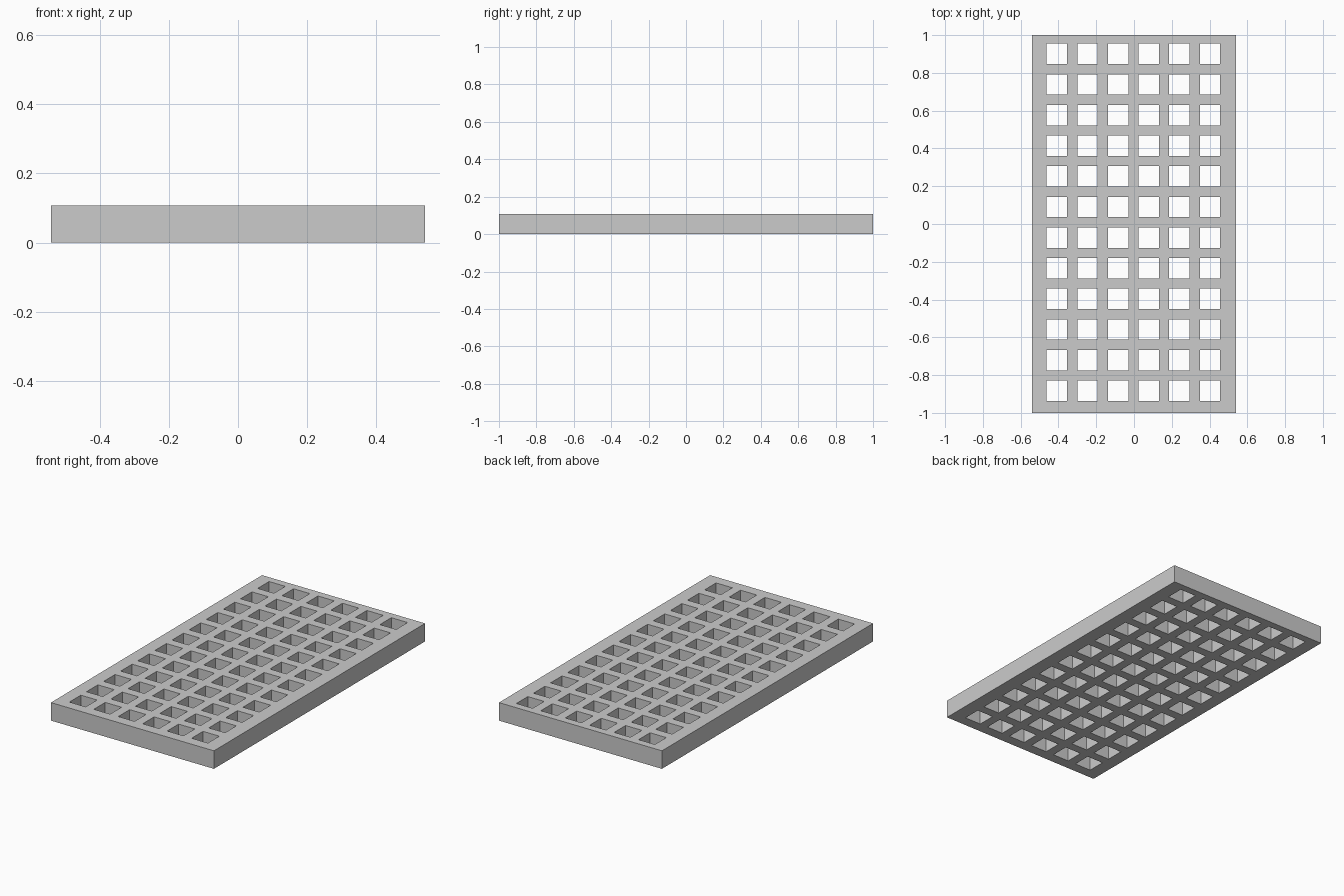
import bpy
import bmesh

cube = bpy.data.objects.get("Cube")
if cube:
    bpy.data.objects.remove(cube, do_unlink=True)

UNIT = 2 / 37               # the slab is 20 x 37 x 2 units
WIDTH, LENGTH, HEIGHT = 20 * UNIT, 2.0, 2 * UNIT
HOLE, PITCH = 2 * UNIT, 3 * UNIT
COLUMNS, ROWS = 6, 12

grey = bpy.data.materials.new("Plain grey")
grey.use_nodes = True
colour = (0.6, 0.6, 0.6, 1)
grey.diffuse_color = colour
grey.node_tree.nodes["Principled BSDF"].inputs["Base Color"].default_value = colour


def cut_lines(size, count, offset):
    """Outer edges plus both sides of every hole along one axis."""
    first = offset - ((count - 1) * PITCH + HOLE) / 2
    lines = [-size / 2]
    for i in range(count):
        lines += [first + i * PITCH, first + i * PITCH + HOLE]
    return lines + [size / 2]


# Flat lattice: every cell odd in both directions is a hole
xs = cut_lines(WIDTH, COLUMNS, -0.003)
ys = cut_lines(LENGTH, ROWS, 0.009)
bm = bmesh.new()
verts = [[bm.verts.new((x, y, 0)) for y in ys] for x in xs]
for i in range(len(xs) - 1):
    for j in range(len(ys) - 1):
        if not (i % 2 and j % 2):
            bm.faces.new((verts[i][j], verts[i + 1][j],
                          verts[i + 1][j + 1], verts[i][j + 1]))

# Raise the lattice into a solid slab with through holes
result = bmesh.ops.extrude_face_region(bm, geom=bm.faces[:], use_keep_orig=True)
top = [g for g in result["geom"] if isinstance(g, bmesh.types.BMVert)]
bmesh.ops.translate(bm, verts=top, vec=(0, 0, HEIGHT))
bmesh.ops.recalc_face_normals(bm, faces=bm.faces[:])

mesh = bpy.data.meshes.new("grid_slab")
bm.to_mesh(mesh)
bm.free()
mesh.materials.append(grey)
slab = bpy.data.objects.new("grid_slab", mesh)
bpy.context.collection.objects.link(slab)
